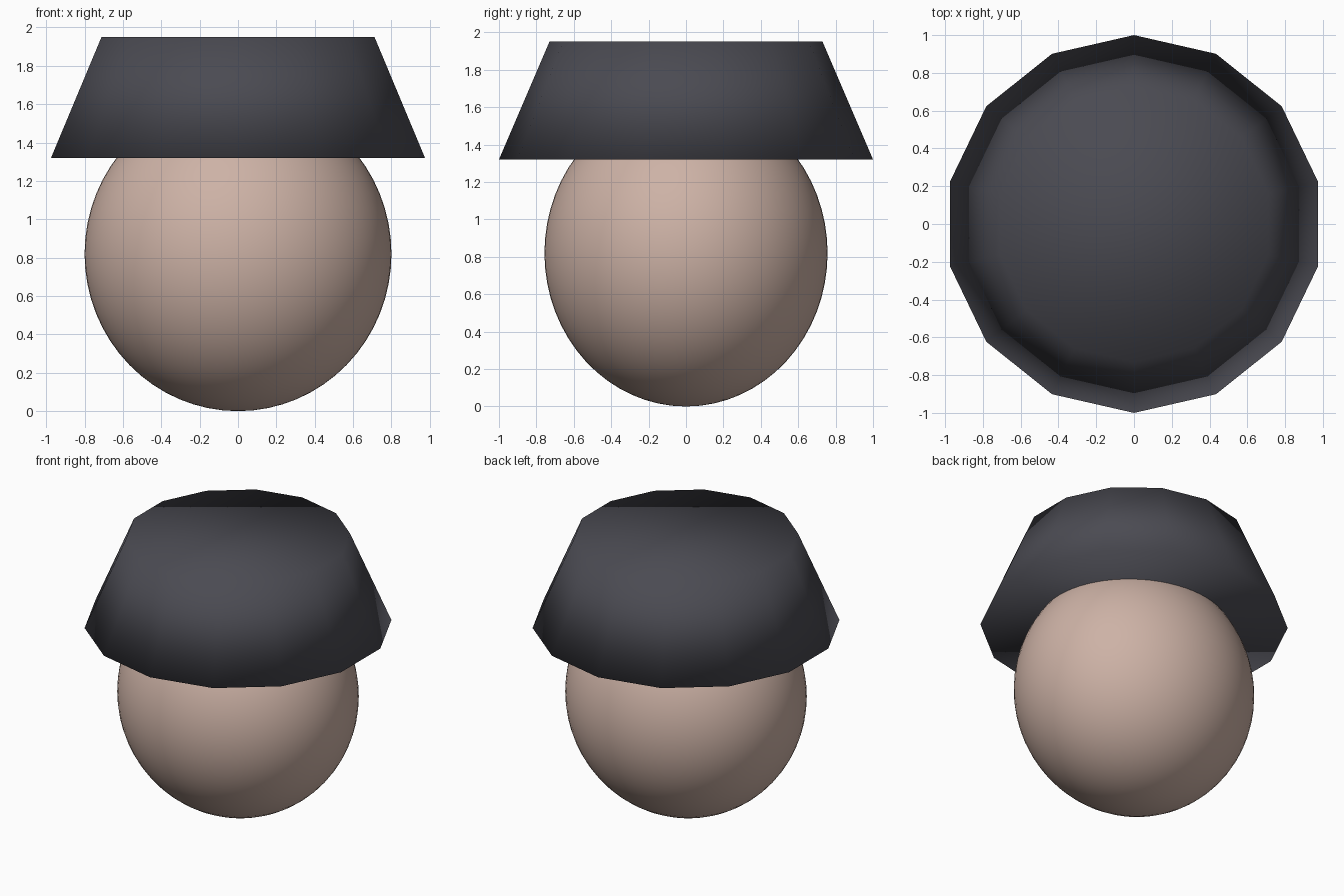
import bpy

cube = bpy.data.objects.get("Cube")
if cube:
    bpy.data.objects.remove(cube, do_unlink=True)


def flat_material(name, rgb):
    mat = bpy.data.materials.new(name)
    mat.use_nodes = True
    colour = (*rgb, 1.0)
    mat.diffuse_color = colour
    mat.node_tree.nodes["Principled BSDF"].inputs["Base Color"].default_value = colour
    return mat


def finish(name, mat):
    """Name, colour and fully smooth the active object."""
    obj = bpy.context.object
    obj.name = obj.data.name = name
    obj.data.materials.append(mat)
    bpy.ops.object.shade_smooth()
    return obj


skin = flat_material("warm_beige", (0.61, 0.445, 0.38))
charcoal = flat_material("charcoal", (0.069, 0.069, 0.084))

# Head: slightly flattened ball standing on the ground
HEAD_HALF = (0.80, 0.757, 0.82)
bpy.ops.mesh.primitive_uv_sphere_add(segments=64, ring_count=32, radius=1,
                                     location=(0, 0, HEAD_HALF[2]))
bpy.context.object.scale = HEAD_HALF
bpy.ops.object.transform_apply(location=False, rotation=False, scale=True)
finish("head", skin)

# Cap: closed fourteen-sided tapered block, corners on the y axis,
# smooth across all edges, including the end faces
BRIM_Z, CROWN_Z = 1.32, 1.95
bpy.ops.mesh.primitive_cone_add(vertices=14, radius1=1.0, radius2=0.73,
                                depth=CROWN_Z - BRIM_Z, end_fill_type='NGON',
                                location=(0, 0, (BRIM_Z + CROWN_Z) / 2))
finish("cap", charcoal)
